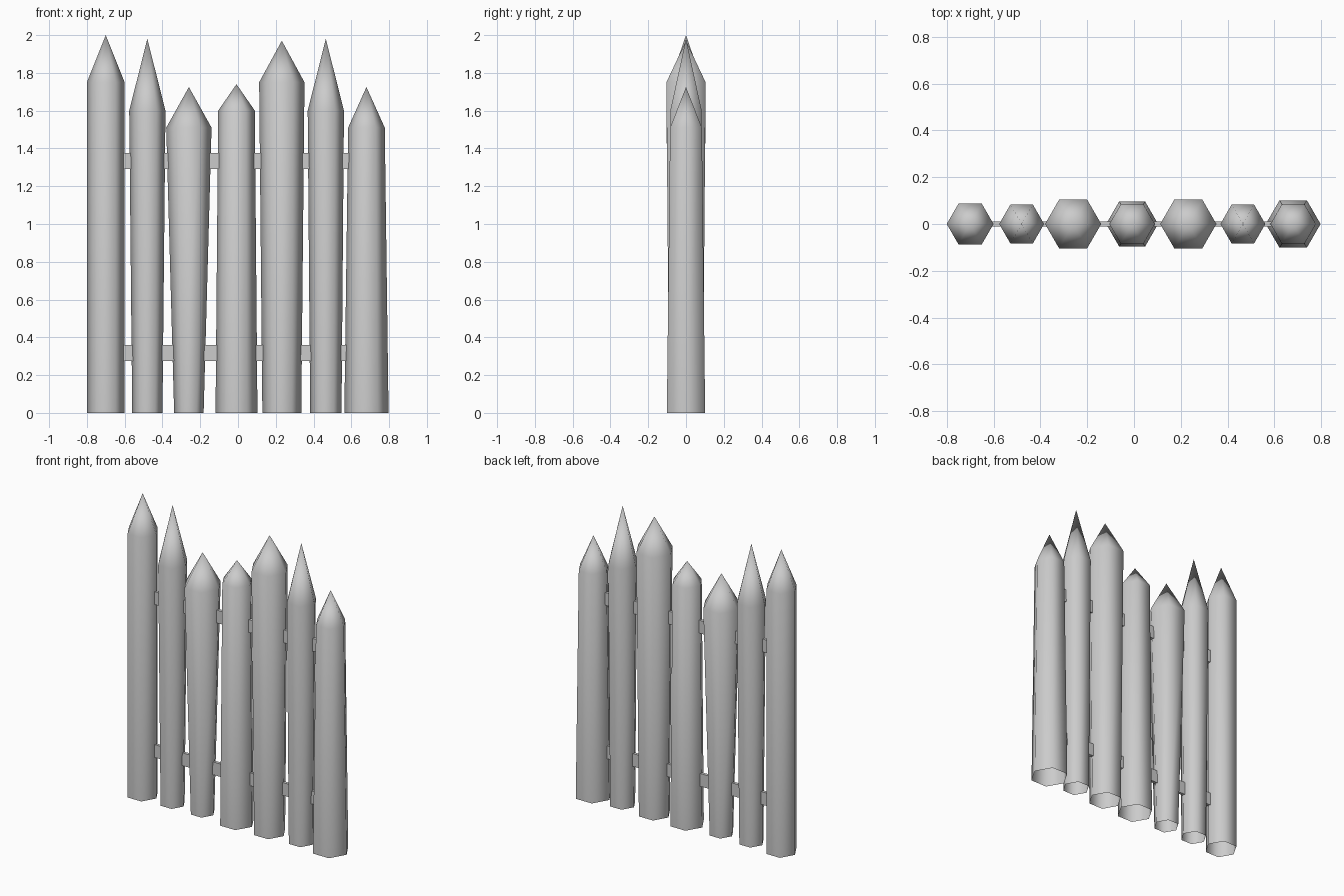
import bpy, bmesh, math

if "Cube" in bpy.data.objects:
    bpy.data.objects.remove(bpy.data.objects["Cube"])

wood = bpy.data.materials.new("grey wood")
wood.diffuse_color = (0.6, 0.6, 0.6, 1)
wood.use_nodes = True
wood.node_tree.nodes["Principled BSDF"].inputs["Base Color"].default_value = wood.diffuse_color


def finish(name, bm, smooth):
    me = bpy.data.meshes.new(name)
    bm.to_mesh(me)
    bm.free()
    me.materials.append(wood)
    for p in me.polygons:
        p.use_smooth = smooth
    ob = bpy.data.objects.new(name, me)
    bpy.context.collection.objects.link(ob)


def stake(name, x, r_low, r_top, shoulder, tip):
    """Open-bottomed hexagonal stake with a sharpened point."""
    bm = bmesh.new()
    rings = [[bm.verts.new((x + r * math.cos(i * math.pi / 3),
                            r * math.sin(i * math.pi / 3), z)) for i in range(6)]
             for r, z in ((r_low, 0), (r_top, shoulder))]
    apex = bm.verts.new((x, 0, tip))
    low, top = rings
    for i in range(6):
        j = (i + 1) % 6
        bm.faces.new((low[i], low[j], top[j], top[i]))
        bm.faces.new((top[i], top[j], apex))
    finish(name, bm, True)


def rail(name, z0, z1):
    """Thin board running through the stakes."""
    bm = bmesh.new()
    bmesh.ops.create_cube(bm, size=1)
    for v in bm.verts:
        v.co.x = v.co.x * 1.36 - 0.01
        v.co.y *= 0.02
        v.co.z = (z0 + z1) / 2 + v.co.z * (z1 - z0)
    finish(name, bm, False)


# stakes: centre x, bottom radius, shoulder radius, shoulder height, tip height
stakes = [(-0.70, 0.100, 0.100, 1.75, 2.00),
          (-0.48, 0.080, 0.096, 1.60, 1.98),
          (-0.26, 0.078, 0.120, 1.51, 1.725),
          (-0.008, 0.111, 0.097, 1.60, 1.74),
          (0.232, 0.103, 0.120, 1.75, 1.97),
          (0.465, 0.083, 0.096, 1.60, 1.98),
          (0.68, 0.117, 0.097, 1.51, 1.725)]
for n, s in enumerate(stakes, 1):
    stake(f"stake_{n}", *s)

# cross rails
rail("lower_rail", 0.275, 0.36)
rail("upper_rail", 1.29, 1.375)
